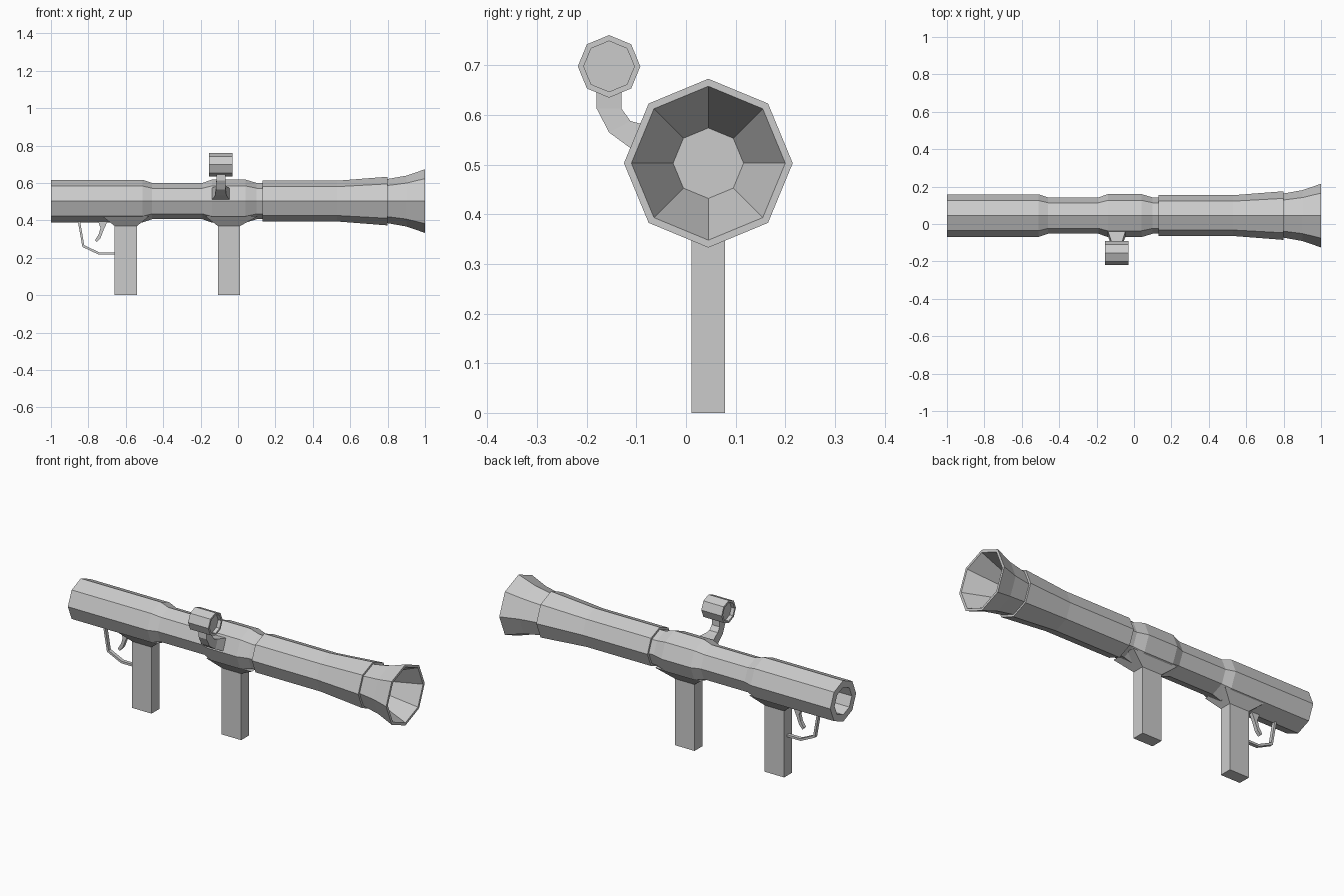
import bpy, bmesh, math
from mathutils import Vector

if "Cube" in bpy.data.objects:
    bpy.data.objects.remove(bpy.data.objects["Cube"])


def make(name, bm):
    bmesh.ops.recalc_face_normals(bm, faces=bm.faces[:])
    mesh = bpy.data.meshes.new(name)
    bm.to_mesh(mesh)
    bm.free()
    obj = bpy.data.objects.new(name, mesh)
    bpy.context.collection.objects.link(obj)
    return obj


def loft(name, rings):
    """Join equal-sized rings of points and cap both ends."""
    bm = bmesh.new()
    loops = [[bm.verts.new(p) for p in ring] for ring in rings]
    n = len(loops[0])
    for a, b in zip(loops, loops[1:]):
        for i in range(n):
            j = (i + 1) % n
            bm.faces.new((a[i], a[j], b[j], b[i]))
    bm.faces.new(loops[0])
    bm.faces.new(loops[-1])
    return make(name, bm)


def lathe(name, profile, y, z, sides=8):
    """Eight-sided turned part along x from (x, radius) pairs."""
    angles = [2 * math.pi * i / sides for i in range(sides)]
    return loft(name, [[(x, y + r * math.cos(a), z + r * math.sin(a))
                        for a in angles] for x, r in profile])


def rect(x0, x1, half_y, z):
    return [(x0, Y - half_y, z), (x1, Y - half_y, z),
            (x1, Y + half_y, z), (x0, Y + half_y, z)]


def plate(name, outline, half_y):
    """Flat part in the xz plane with thickness along y."""
    return loft(name, [[(x, Y + s * half_y, z) for x, z in outline]
                       for s in (-1, 1)])


Y, Z = 0.045, 0.503

# Launch tube with stepped collars, flared muzzle and hollow ends
lathe("launch_tube", [
    (-0.80, 0.073), (-1.0, 0.076), (-1.0, 0.114), (-0.51, 0.114),
    (-0.46, 0.097), (-0.19, 0.097), (-0.14, 0.115), (0.04, 0.115),
    (0.10, 0.097), (0.13, 0.097), (0.13, 0.109), (0.53, 0.109),
    (0.80, 0.130), (0.80, 0.118), (0.90, 0.136), (1.0, 0.170),
    (1.0, 0.155), (0.80, 0.071)], Y, Z)

# Grips with flared collars under the tube
for name, x0, x1, c0, c1 in (("rear_grip", -0.66, -0.54, -0.725, -0.475),
                             ("front_grip", -0.108, 0.012, -0.175, 0.105)):
    loft(name, [rect(x0, x1, 0.034, 0), rect(x0, x1, 0.034, 0.37)])
    loft(name + "_collar", [rect(x0, x1, 0.034, 0.37),
                            rect(c0, c1, 0.075, 0.422)])

# Trigger
plate("trigger", [(-0.75, 0.40), (-0.695, 0.40), (-0.718, 0.35),
                  (-0.735, 0.305), (-0.755, 0.283), (-0.765, 0.293),
                  (-0.745, 0.325), (-0.735, 0.36)], 0.010)

# Trigger guard: bent strip
plate("trigger_guard", [(-0.857, 0.40), (-0.832, 0.258), (-0.745, 0.217),
                        (-0.65, 0.217), (-0.65, 0.229), (-0.742, 0.229),
                        (-0.822, 0.267), (-0.845, 0.40)], 0.010)

# Sight with recessed ends
lathe("sight", [(-0.135, 0.051), (-0.155, 0.051), (-0.155, 0.063),
                (-0.030, 0.063), (-0.030, 0.051), (-0.050, 0.051)],
      -0.155, 0.698)

# Curved sight bracket: (outer y, z), (inner y, z), half width in x
sections = [((-0.180, 0.655), (-0.130, 0.655), 0.024),
            ((-0.180, 0.613), (-0.130, 0.613), 0.024),
            ((-0.155, 0.565), (-0.112, 0.588), 0.026),
            ((-0.110, 0.532), (-0.090, 0.582), 0.030),
            ((-0.065, 0.510), (-0.035, 0.572), 0.048)]
loft("sight_bracket", [[(-0.092 - w, *a), (-0.092 + w, *a),
                        (-0.092 + w, *b), (-0.092 - w, *b)]
                       for a, b, w in sections])
